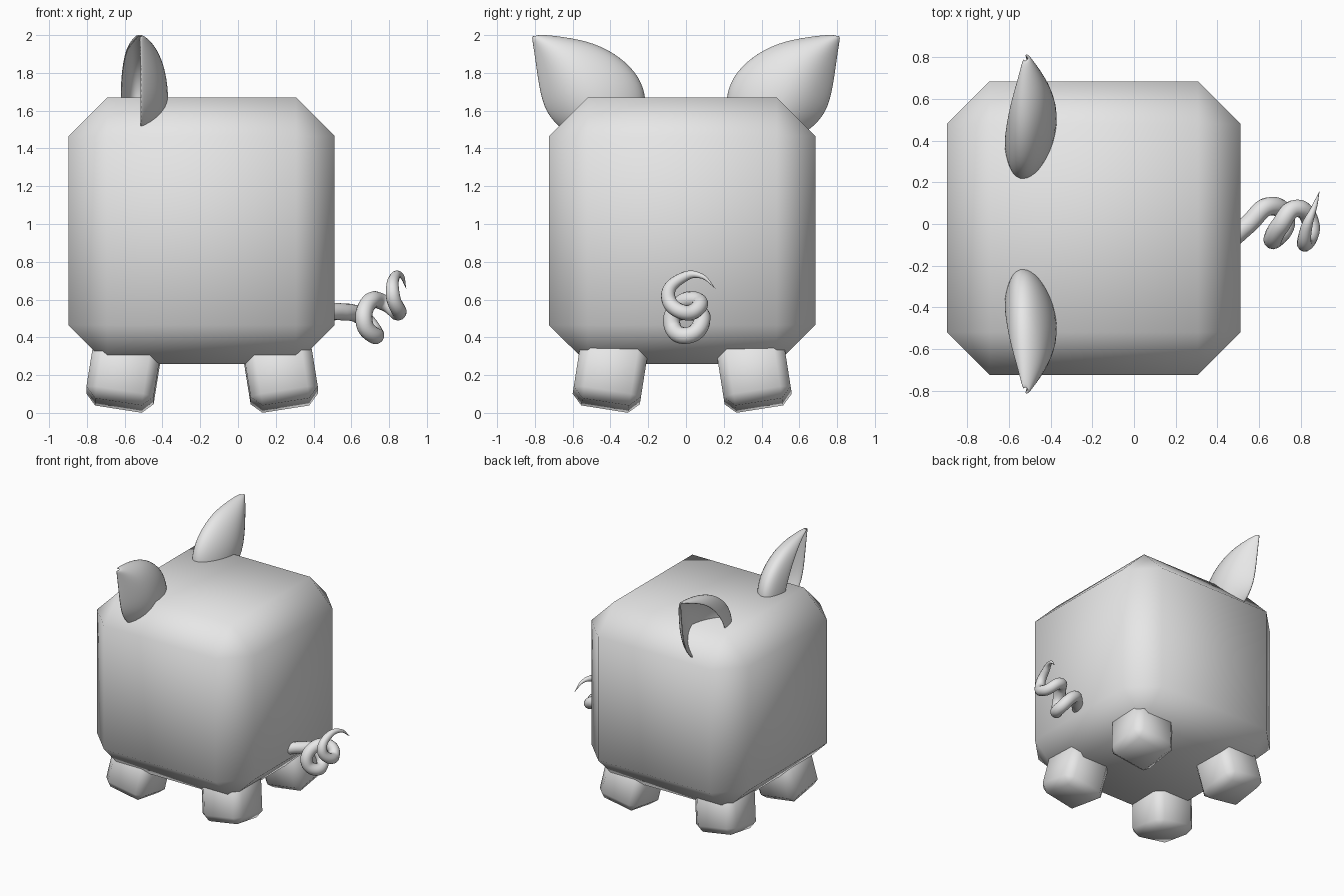
import bpy, bmesh, math
from mathutils import Matrix, Vector

if "Cube" in bpy.data.objects:
    bpy.data.objects.remove(bpy.data.objects["Cube"], do_unlink=True)

grey = bpy.data.materials.new("plain_grey")
grey.use_nodes = True
grey.diffuse_color = (0.8, 0.8, 0.8, 1)
grey.node_tree.nodes["Principled BSDF"].inputs["Base Color"].default_value = (0.8, 0.8, 0.8, 1)


def add_object(name, data):
    obj = bpy.data.objects.new(name, data)
    data.materials.append(grey)
    bpy.context.collection.objects.link(obj)
    return obj


def mesh_object(name, bm):
    bmesh.ops.recalc_face_normals(bm, faces=bm.faces)
    mesh = bpy.data.meshes.new(name)
    bm.to_mesh(mesh)
    bm.free()
    mesh.shade_smooth()
    return add_object(name, mesh)


def chamfered_cube(name, centre, size, chamfer, tilt=(0, 0)):
    bm = bmesh.new()
    bmesh.ops.create_cube(bm, size=size)
    bmesh.ops.bevel(bm, geom=bm.edges[:], offset=chamfer, segments=1,
                    affect='EDGES', offset_type='OFFSET')
    turn = Matrix.Rotation(tilt[0], 4, 'X') @ Matrix.Rotation(tilt[1], 4, 'Y')
    bmesh.ops.transform(bm, matrix=Matrix.Translation(centre) @ turn, verts=bm.verts)
    return mesh_object(name, bm)


# Body
chamfered_cube("body", (-0.193, -0.02, 0.965), 1.41, 0.205)

# Four stubby legs, splayed outward
splay = math.radians(9)
for sx, end in ((-1, "head"), (1, "tail")):
    for sy, side in ((-1, "near"), (1, "far")):
        chamfered_cube(f"leg_{end}_{side}",
                       (-0.19 + sx * 0.415, -0.02 + sy * 0.38, 0.215),
                       0.36, 0.055, (sy * splay, -sx * splay))

# Ear stations from base to tip: outer rim (y, z), inner fold (y, z), bulge, curl
EAR = [
    ((0.60, 1.46), (0.24, 1.53), 0.13, 0.08),
    ((0.70, 1.53), (0.20, 1.65), 0.15, 0.10),
    ((0.76, 1.62), (0.24, 1.78), 0.16, 0.10),
    ((0.785, 1.75), (0.34, 1.88), 0.14, 0.09),
    ((0.80, 1.87), (0.48, 1.955), 0.10, 0.07),
    ((0.81, 1.95), (0.65, 1.985), 0.05, 0.035),
    ((0.815, 1.995), (0.79, 1.998), 0.01, 0.01),
]
# Cupped cross-section: fraction across, share of bulge, share of curl
SECTION = [(0, 0, 0), (0.2, 0.7, 0), (0.45, 1, 0), (0.75, 0.75, 0),
           (0.96, 0.25, 0), (1, 0, 0.3), (0.9, 0, 0.75), (0.66, 0, 1)]


def ear(name, side):
    bm = bmesh.new()
    rows = []
    for outer, inner, bulge, curl in EAR:
        a, b = Vector(outer), Vector(inner)
        row = []
        for f, out, back in SECTION:
            p = a.lerp(b, f)
            row.append(bm.verts.new((-0.52 + out * bulge - back * curl, side * p.x, p.y)))
        rows.append(row)
    for r, s in zip(rows, rows[1:]):
        for i in range(len(r) - 1):
            bm.faces.new((r[i], r[i + 1], s[i + 1], s[i]))
    obj = mesh_object(name, bm)
    shell = obj.modifiers.new("thickness", 'SOLIDIFY')
    shell.thickness = 0.016
    shell.offset = 0
    smooth = obj.modifiers.new("smooth", 'SUBSURF')
    smooth.levels = smooth.render_levels = 2


ear("ear_near", -1)
ear("ear_far", 1)

# Curly tail, thinning to a point: x, y, z, relative thickness
TAIL = [
    (0.46, -0.08, 0.53, 1), (0.55, 0.00, 0.535, 1), (0.65, 0.085, 0.51, 1),
    (0.73, 0.01, 0.41, 1), (0.67, -0.075, 0.47, 1), (0.70, -0.01, 0.59, 1),
    (0.78, 0.075, 0.58, 0.95), (0.85, 0.00, 0.53, 0.9), (0.82, -0.095, 0.62, 0.85),
    (0.83, -0.01, 0.72, 0.6), (0.865, 0.08, 0.725, 0.3), (0.89, 0.155, 0.66, 0.02),
]
curve = bpy.data.curves.new("tail", 'CURVE')
curve.dimensions = '3D'
curve.bevel_depth = 0.045
curve.bevel_resolution = 4
curve.resolution_u = 10
curve.use_fill_caps = True
spline = curve.splines.new('BEZIER')
spline.bezier_points.add(len(TAIL) - 1)
for point, (x, y, z, thick) in zip(spline.bezier_points, TAIL):
    point.co = (x, y, z)
    point.radius = thick
    point.handle_left_type = point.handle_right_type = 'AUTO'
add_object("tail", curve)
